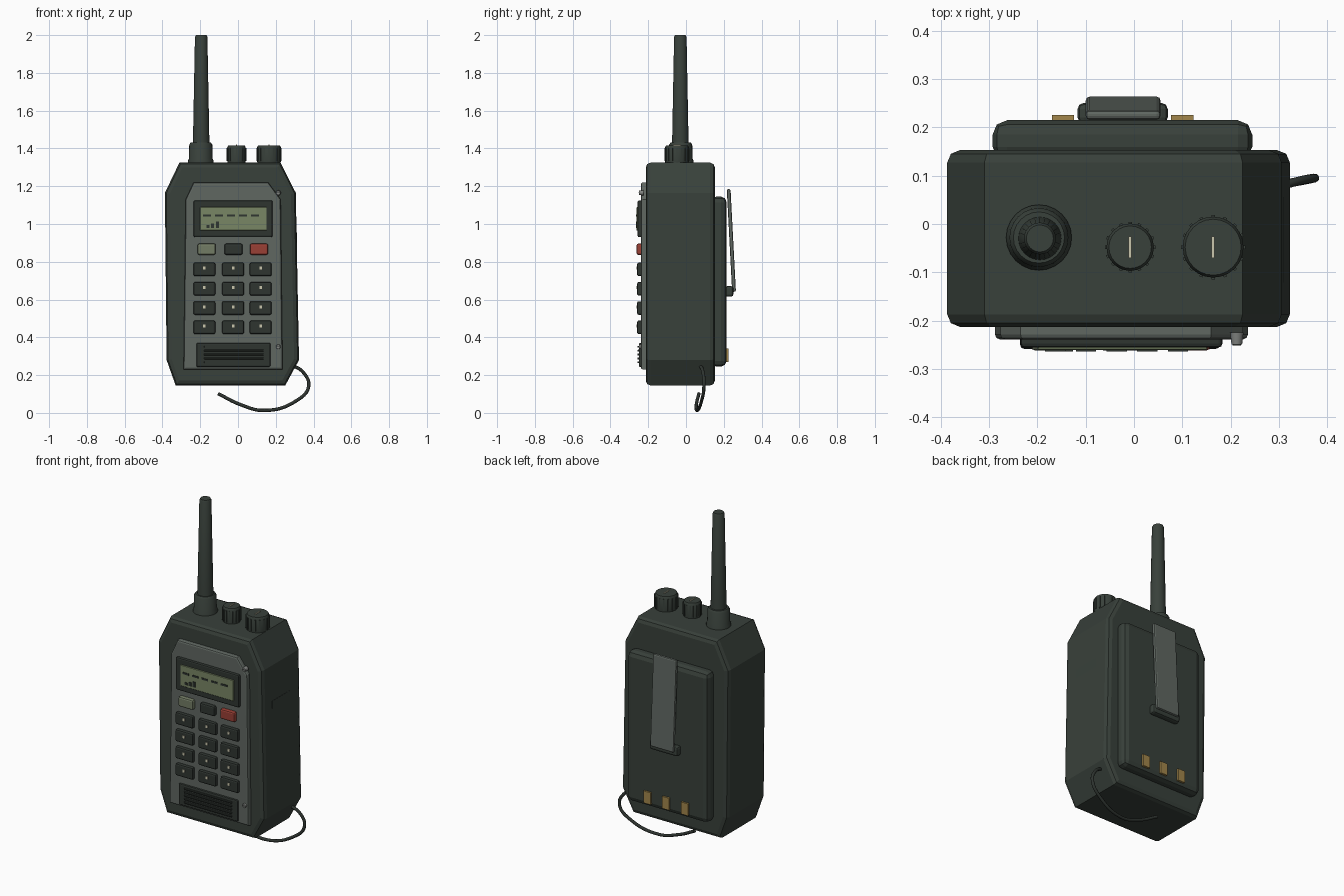
import bpy, bmesh, math
from mathutils import Vector, Matrix

if "Cube" in bpy.data.objects:
    bpy.data.objects.remove(bpy.data.objects["Cube"])


def mat(name, r, g, b):
    m = bpy.data.materials.new(name)
    m.diffuse_color = (r, g, b, 1)
    m.use_nodes = True
    m.node_tree.nodes["Principled BSDF"].inputs["Base Color"].default_value = m.diffuse_color
    return m


SHELL = mat("dark_shell", 0.040, 0.052, 0.043)
DARK = mat("dark_rubber", 0.028, 0.035, 0.030)
PANEL = mat("grey_panel", 0.115, 0.135, 0.120)
SCREEN = mat("screen_green", 0.19, 0.24, 0.13)
SAGE = mat("sage_button", 0.17, 0.20, 0.13)
RED = mat("red_button", 0.32, 0.05, 0.035)
PALE = mat("pale_mark", 0.60, 0.57, 0.42)
GOLD = mat("gold_contact", 0.36, 0.24, 0.07)
METAL = mat("screw_metal", 0.22, 0.23, 0.22)


def finish(name, bm, material, smooth=False):
    bmesh.ops.recalc_face_normals(bm, faces=bm.faces[:])
    me = bpy.data.meshes.new(name)
    bm.to_mesh(me)
    bm.free()
    ob = bpy.data.objects.new(name, me)
    bpy.context.collection.objects.link(ob)
    me.materials.append(material)
    if smooth:
        bpy.ops.object.select_all(action='DESELECT')
        ob.select_set(True)
        bpy.context.view_layer.objects.active = ob
        bpy.ops.object.shade_smooth_by_angle(angle=math.radians(35))
    return ob


def box(name, x, y, z, material, bevel=0.0, segs=2):
    """Box from (min, max) ranges."""
    bm = bmesh.new()
    size = [r[1] - r[0] for r in (x, y, z)]
    mid = Vector([(r[0] + r[1]) / 2 for r in (x, y, z)])
    bmesh.ops.create_cube(bm, size=1, matrix=Matrix.Translation(mid) @ Matrix.Diagonal((*size, 1)))
    if bevel:
        bmesh.ops.bevel(bm, geom=bm.edges[:], offset=bevel, segments=segs, profile=0.5, affect='EDGES')
    return finish(name, bm, material)


def prism(name, outline, y0, y1, material, bevel):
    """XZ outline extruded along y, with rounded front and back rims."""
    bm = bmesh.new()
    face = bm.faces.new([bm.verts.new((x, y0, z)) for x, z in outline])
    ext = bmesh.ops.extrude_face_region(bm, geom=[face])
    for v in ext["geom"]:
        if isinstance(v, bmesh.types.BMVert):
            v.co.y = y1
    rims = [e for e in bm.edges if abs(e.verts[0].co.y - e.verts[1].co.y) < 1e-5]
    bmesh.ops.bevel(bm, geom=rims, offset=bevel, segments=2, profile=0.5, affect='EDGES')
    return finish(name, bm, material)


def lathe(name, profile, x, y, material, sides=24):
    """Stack of (radius, z) rings round a vertical axis, capped."""
    bm = bmesh.new()
    rings = [[bm.verts.new((x + r * math.cos(a), y + r * math.sin(a), z))
              for a in (math.tau * i / sides for i in range(sides))] for r, z in profile]
    for lo, hi in zip(rings, rings[1:]):
        for i in range(sides):
            j = (i + 1) % sides
            bm.faces.new((lo[i], lo[j], hi[j], hi[i]))
    bm.faces.new(rings[0])
    bm.faces.new(rings[-1])
    return finish(name, bm, material, True)


# Main body, front panel and battery pack
prism("body", [(-0.33, 0.145), (0.25, 0.145), (0.323, 0.28), (0.306, 1.165),
               (0.225, 1.325), (-0.31, 1.325), (-0.387, 1.165), (-0.378, 0.28)],
      -0.213, 0.153, SHELL, 0.026)
prism("front_panel", [(-0.288, 0.23), (0.236, 0.23), (0.226, 1.13), (0.16, 1.22),
                      (-0.235, 1.22), (-0.277, 1.13)], -0.239, -0.20, PANEL, 0.01)
box("battery_pack", (-0.293, 0.245), (0.13, 0.215), (0.245, 1.145), SHELL, 0.03)
box("side_cover", (0.28, 0.3112), (-0.12, 0.055), (0.72, 0.955), SHELL)

# Display
box("screen_bezel", (-0.235, 0.183), (-0.256, -0.23), (0.93, 1.125), DARK, 0.008)
box("screen", (-0.2, 0.152), (-0.261, -0.25), (0.965, 1.09), SCREEN, 0.002, 1)
for i in range(5):
    x = -0.163 + i * 0.0635
    box("screen_dash", (x - 0.021, x + 0.021), (-0.264, -0.258), (1.04, 1.051), DARK)
for i in range(3):
    x = -0.16 + i * 0.026
    box("signal_bar", (x - 0.008, x + 0.008), (-0.264, -0.258), (0.98, 0.994 + i * 0.009), DARK)

# Function buttons and keypad
COLS = (-0.178, -0.026, 0.12)
for x, m in zip((-0.166, -0.024, 0.111), (SAGE, DARK, RED)):
    box("function_button", (x - 0.048, x + 0.048), (-0.262, -0.23), (0.837, 0.896), m, 0.009)
for z in (0.76, 0.657, 0.555, 0.453):
    for x in COLS:
        box("key", (x - 0.058, x + 0.058), (-0.259, -0.23), (z - 0.036, z + 0.036), DARK, 0.009)
        box("key_mark", (x - 0.007, x + 0.007), (-0.262, -0.255), (z - 0.002, z + 0.014), PALE)

# Speaker grille
box("speaker_plate", (-0.22, 0.172), (-0.25, -0.23), (0.243, 0.37), DARK, 0.007)
for i in range(5):
    z = 0.268 + i * 0.0205
    box("speaker_slat", (-0.18, 0.136), (-0.257, -0.245), (z - 0.005, z + 0.005), DARK, 0.002, 1)

# Panel screws with slots
for z in (1.165, 0.35):
    bm = bmesh.new()
    bmesh.ops.create_cone(bm, cap_ends=True, segments=16, radius1=0.014, radius2=0.011, depth=0.025,
                          matrix=Matrix.Translation((0.213, -0.2375, z)) @ Matrix.Rotation(math.pi / 2, 4, 'X'))
    finish("screw", bm, METAL, True)
    box("screw_slot", (0.204, 0.222), (-0.2515, -0.248), (z - 0.0015, z + 0.0015), DARK)

# Antenna
AX, AY = -0.197, -0.028
lathe("antenna_collar", [(0.068, 1.31), (0.068, 1.335), (0.063, 1.345), (0.061, 1.42), (0.053, 1.432)], AX, AY, SHELL)
lathe("antenna", [(0.045, 1.42), (0.043, 1.46), (0.033, 1.99), (0.028, 2.0)], AX + 0.002, AY - 0.002, SHELL)

# Control knobs with grip ribs and pointer marks
for label, kx, r in (("channel", -0.008, 0.049), ("volume", 0.164, 0.063)):
    ky = -0.048
    lathe(label + "_knob", [(r - 0.003, 1.31), (r, 1.335), (r, 1.405), (r - 0.005, 1.416)], kx, ky, SHELL)
    bm = bmesh.new()
    for i in range(16):
        a = math.tau * i / 16
        place = Matrix.Translation((kx, ky, 1.368)) @ Matrix.Rotation(a, 4, 'Z') @ Matrix.Translation((r, 0, 0))
        bmesh.ops.create_cube(bm, size=1, matrix=place @ Matrix.Diagonal((0.007, 0.007, 0.068, 1)))
    finish(label + "_knob_ribs", bm, SHELL)
    box(label + "_knob_pointer", (kx - 0.003, kx + 0.003), (ky - 0.022, ky + 0.022), (1.41, 1.42), PALE)

# Belt clip: tilted plate and foot
clip = box("clip_plate", (-0.0775, 0.0775), (-0.01, 0.01), (-0.272, 0.272), PANEL, 0.008)
clip.location = (-0.0225, 0.24, 0.913)
clip.rotation_euler.x = math.radians(3.0)
box("clip_foot", (-0.117, 0.07), (0.208, 0.251), (0.615, 0.672), SHELL, 0.013)

# Charging contacts
for x in (-0.147, -0.023, 0.1):
    box("charging_contact", (x - 0.023, x + 0.023), (0.205, 0.226), (0.27, 0.342), GOLD)

# Wrist cord
curve = bpy.data.curves.new("wrist_cord", 'CURVE')
curve.dimensions = '3D'
curve.bevel_depth = 0.009
curve.bevel_resolution = 2
curve.resolution_u = 10
curve.use_fill_caps = True
path = [(0.27, 0.07, 0.26), (0.345, 0.09, 0.215), (0.374, 0.095, 0.14), (0.305, 0.082, 0.062),
        (0.14, 0.058, 0.013), (0.01, 0.055, 0.045), (-0.105, 0.068, 0.102)]
sp = curve.splines.new('BEZIER')
sp.bezier_points.add(len(path) - 1)
for p, co in zip(sp.bezier_points, path):
    p.co = co
    p.handle_left_type = p.handle_right_type = 'AUTO'
cord = bpy.data.objects.new("wrist_cord", curve)
bpy.context.collection.objects.link(cord)
curve.materials.append(DARK)
